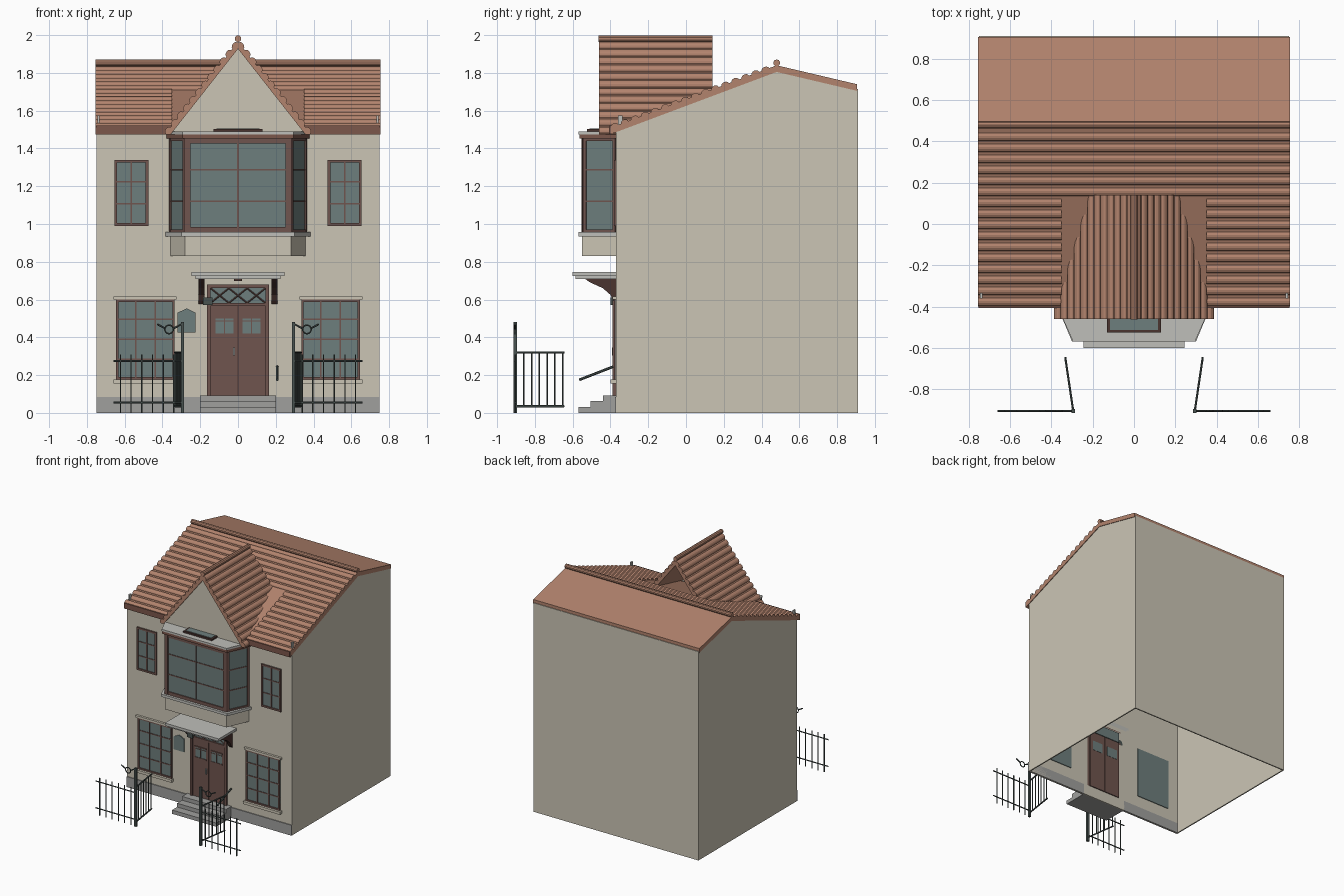
import bpy, bmesh
from math import sin, cos, pi, atan2
from mathutils import Matrix, Vector

cube = bpy.data.objects.get("Cube")
if cube:
    bpy.data.objects.remove(cube)


def material(name, r, g, b):
    m = bpy.data.materials.new(name)
    m.use_nodes = True
    m.diffuse_color = (r, g, b, 1)
    m.node_tree.nodes["Principled BSDF"].inputs["Base Color"].default_value = (r, g, b, 1)
    return m


CREAM = material("cream render", .60, .56, .46)
TILE = material("terracotta tile", .45, .23, .155)
EAVE = material("dark terracotta", .20, .095, .07)
WOOD = material("brown wood", .16, .09, .077)
DARK = material("dark wood", .07, .035, .03)
GLASS = material("grey glass", .155, .21, .205)
GREY = material("step stone", .35, .35, .34)
PALE = material("pale stone", .52, .52, .49)
IRON = material("painted iron", .065, .085, .08)


def finish(name, bm, mat, mirror=False, matrix=None):
    bmesh.ops.recalc_face_normals(bm, faces=bm.faces)
    mesh = bpy.data.meshes.new(name)
    bm.to_mesh(mesh)
    bm.free()
    mesh.materials.append(mat)
    ob = bpy.data.objects.new(name, mesh)
    bpy.context.collection.objects.link(ob)
    if matrix:
        ob.matrix_world = matrix
    if mirror:
        ob.modifiers.new("Mirror", "MIRROR")
    return ob


def prisms(name, items, axis, mat, mirror=False):
    """Extrude each flat outline (points, low, high) along an axis."""
    bm = bmesh.new()
    place = {"x": lambda p, t: (t, p[0], p[1]),
             "y": lambda p, t: (p[0], t, p[1]),
             "z": lambda p, t: (p[0], p[1], t)}[axis]
    for pts, lo, hi in items:
        a = [bm.verts.new(place(p, lo)) for p in pts]
        b = [bm.verts.new(place(p, hi)) for p in pts]
        bm.faces.new(a)
        bm.faces.new(b)
        for i in range(len(a)):
            j = (i + 1) % len(a)
            bm.faces.new((a[i], a[j], b[j], b[i]))
    return finish(name, bm, mat, mirror)


def boxes(name, items, mat, mirror=False, matrix=None):
    """Boxes given as x0, x1, y0, y1, z0, z1."""
    bm = bmesh.new()
    for x0, x1, y0, y1, z0, z1 in items:
        m = Matrix.Translation(((x0 + x1) / 2, (y0 + y1) / 2, (z0 + z1) / 2))
        m = m @ Matrix.Diagonal((x1 - x0, y1 - y0, z1 - z0, 1))
        bmesh.ops.create_cube(bm, size=1, matrix=m)
    return finish(name, bm, mat, mirror, matrix)


def rods(name, items, mat, mirror=False, sides=6):
    """Round bars given as start, end, radius."""
    bm = bmesh.new()
    for p, q, r in items:
        p, q = Vector(p), Vector(q)
        turn = (q - p).to_track_quat("Z", "Y").to_matrix().to_4x4()
        bmesh.ops.create_cone(bm, cap_ends=True, segments=sides, radius1=r, radius2=r,
                              depth=(q - p).length, matrix=Matrix.Translation((p + q) / 2) @ turn)
    return finish(name, bm, mat, mirror)


def window(name, x0, x1, z0, z1, cols, rows, f, mirror=False, matrix=None):
    """Pane, outer frame of width f and glazing bars; outside is -y."""
    matrix = matrix or Matrix.Translation((0, -.37, 0))
    boxes(name + "_pane", [(x0, x1, -.003, .016, z0, z1)], GLASS, mirror, matrix)
    bars = [(x0, x0 + f, -.012, 0, z0, z1), (x1 - f, x1, -.012, 0, z0, z1),
            (x0, x1, -.011, 0, z0, z0 + f), (x0, x1, -.011, 0, z1 - f, z1)]
    for i in range(1, cols):
        x = x0 + (x1 - x0) * i / cols
        bars.append((x - .004, x + .004, -.008, 0, z0, z1))
    for i in range(1, rows):
        z = z0 + (z1 - z0) * i / rows
        bars.append((x0, x1, -.007, 0, z - .004, z + .004))
    boxes(name + "_frame", bars, WOOD, mirror, matrix)


def rib(a, b, t):
    """Half-round tile outline at fraction t of the slope a-b."""
    a, b = Vector(a), Vector(b)
    u = (b - a).normalized()
    n = Vector((-u.y, u.x))
    n = n if n.y > 0 else -n
    c = a.lerp(b, t)
    return [c + u * .021 * cos(k * pi / 6) + n * .015 * sin(k * pi / 6) for k in range(7)]


def bay(w_wall, w_front, y):
    return [(-w_wall, -.365), (-w_front, y), (w_front, y), (w_wall, -.365)]


# House shell, open underneath
side = [(-.37, 0), (.91, 0), (.91, 1.715), (.48, 1.815), (-.37, 1.49)]
prisms("side_wall", [(side, .74, .75)], "x", CREAM, True)
boxes("front_wall", [(-.75, .75, -.37, -.36, 0, 1.49)], CREAM)
boxes("back_wall", [(-.75, .75, .90, .91, 0, 1.715)], CREAM)
boxes("plinth", [(.2, .75, -.377, -.36, 0, .085)], GREY, True)

# Main roof: slab, tile rows and ridge
eave, ridge = (-.40, 1.51), (.48, 1.84)
slab = [eave, ridge, (.905, 1.74), (.905, 1.705), (.48, 1.805), (-.40, 1.475)]
prisms("main_roof", [(slab, -.755, .755)], "x", TILE)
rows = [(.025 + .0605 * i) for i in range(16)]
prisms("roof_tile_rows", [(rib(eave, ridge, t), .35 if t < .57 else 0, .755) for t in rows],
       "x", TILE, True)
boxes("eave_fascia", [(.33, .752, -.407, -.398, 1.477, 1.522)], EAVE, True)
rods("main_ridge", [((-.755, .48, 1.853), (.755, .48, 1.853), .018)], TILE, sides=10)
boxes("gutter_end", [(.733, .745, -.36, -.335, 1.52, 1.575)], PALE, True)

# Front gable
top, foot = (0, 1.965), (.386, 1.475)
prisms("gable_roof", [([top, foot, (.356, 1.475), (0, 1.927)], -.46, .14)], "y", TILE, True)
prisms("gable_tile_rows", [(rib(top, foot, (i + .5) / 12), -.46, .14) for i in range(12)],
       "y", TILE, True)
rods("gable_ridge", [((0, -.462, 1.981), (0, .14, 1.981), .018)], TILE, sides=10)
prisms("gable_wall", [([(-.36, 1.485), (.36, 1.485), (0, 1.935)], -.45, -.44)], "y", CREAM)

# Bay window
prisms("bay_apron", [(bay(.36, .28, -.55), .83, .935)], "z", CREAM)
prisms("bay_sill", [(bay(.385, .30, -.57), .935, .957)], "z", PALE)
prisms("bay_glass", [(bay(.348, .266, -.535), .955, 1.455)], "z", GLASS)
prisms("bay_head", [(bay(.38, .295, -.565), 1.452, 1.475)], "z", EAVE)
prisms("bay_cap", [(bay(.385, .295, -.57), 1.475, 1.49)], "z", PALE)
window("bay_front", -.28, .28, .955, 1.455, 2, 3, .028, matrix=Matrix.Translation((0, -.54, 0)))
for s, label in ((1, "left"), (-1, "right")):
    turn = Matrix.Rotation(s * atan2(.17, .08), 4, "Z")
    window("bay_" + label, -.094, .094, .955, 1.455, 1, 3, .016,
           matrix=Matrix.Translation((s * .315, -.455, 0)) @ turn)
rods("bay_corner_post", [((.277, -.541, .955), (.277, -.541, 1.455), .011)], DARK, True)
boxes("bay_skylight_frame", [(-.13, .13, -.525, -.45, 1.485, 1.503)], DARK)
boxes("bay_skylight_pane", [(-.115, .115, -.512, -.455, 1.5, 1.506)], GLASS)

# Flat windows
window("upper_window", .475, .655, .99, 1.34, 2, 3, .014, True)
window("lower_window", .335, .645, .178, .60, 3, 4, .012, True)
boxes("window_lintel", [(.325, .66, -.388, -.36, .60, .616)], CREAM, True)
boxes("window_sill", [(.325, .66, -.40, -.36, .156, .178)], CREAM, True)

# Front door with lattice fanlight
boxes("door_leaf", [(.002, .145, -.378, -.352, .09, .575)], WOOD, True)
boxes("door_gap", [(-.002, .002, -.374, -.354, .09, .575)], DARK)
boxes("door_pane", [(.025, .12, -.381, -.35, .42, .50)], GLASS, True)
boxes("door_pane_bars", [(.07, .075, -.385, -.375, .42, .50), (.02, .125, -.385, -.375, .50, .508),
                         (.02, .125, -.385, -.375, .412, .42), (.025, .12, -.384, -.375, .485, .49)],
      WOOD, True)
boxes("door_frame", [(.145, .165, -.388, -.36, .09, .68)], WOOD, True)
boxes("door_head", [(-.165, .165, -.388, -.36, .66, .68), (-.165, .165, -.386, -.36, .565, .582)], WOOD)
boxes("fanlight", [(-.145, .145, -.374, -.352, .58, .662)], GLASS)
lattice = []
for i in range(3):
    x = -.145 + i * .0967
    for z0, z1 in ((.582, .66), (.66, .582)):
        lattice.append(((x, -.377, z0), (x + .0967, -.377, z1), .004))
rods("fanlight_lattice", lattice, WOOD, sides=4)
boxes("door_handle", [(-.027, -.015, -.392, -.376, .305, .345)], GREY)

# Canopy, brackets and wall fittings
boxes("canopy", [(-.245, .245, -.60, -.36, .724, .745), (-.225, .225, -.585, -.36, .71, .724)], PALE)
bracket = [(-.365, .71), (-.535, .71), (-.51, .692), (-.44, .66), (-.40, .625), (-.385, .595), (-.365, .57)]
prisms("canopy_bracket", [(bracket, .178, .208)], "x", DARK, True)
boxes("porch_lamp", [(-.022, .022, -.47, -.43, .697, .71)], DARK)
boxes("wall_lantern", [(-.185, -.135, -.40, -.36, .57, .61)], IRON)
plaque = [(-.32, .425), (-.225, .425), (-.225, .53), (-.272, .553), (-.32, .53)]
prisms("wall_plaque", [(plaque, -.378, -.368)], "y", GLASS)

# Steps and handrail
boxes("front_steps", [(-.2, .2, y, -.37, i * .031, (i + 1) * .031)
                      for i, y in enumerate((-.57, -.505, -.44))], GREY)
rods("handrail", [((.208, -.565, .175), (.208, -.385, .245), .007)], IRON)

# Railings, open gates and scrolled posts
boxes("gate_post", [(.285, .303, -.914, -.896, 0, .48)], IRON, True)
fence = [((.295, -.905, z), (.66, -.905, z), .005) for z in (.055, .275)]
fence += [((.34 + i * .0565, -.905, 0), (.34 + i * .0565, -.905, .31), .004) for i in range(6)]
rods("front_railing", fence, IRON, True)
hinge, end = Vector((.295, -.9, 0)), Vector((.333, -.645, 0))
up = Vector((0, 0, 1))
gate = [(hinge + up * z, end + up * z, .006) for z in (.035, .32)]
for i in range(1, 7):
    p = hinge.lerp(end, i / 6.2)
    gate.append((p + up * .035, p + up * .32, .004))
rods("open_gate", gate, IRON, True)
ring = [Vector((.365 + .023 * cos(k * pi / 6), -.905, .442 + .023 * sin(k * pi / 6))) for k in range(13)]
scroll = [(ring[k], ring[k + 1], .004) for k in range(12)]
scroll += [((.295, -.905, .472), (.345, -.905, .445), .005), ((.385, -.905, .447), (.428, -.905, .47), .005)]
rods("post_scroll", scroll, IRON, True)
